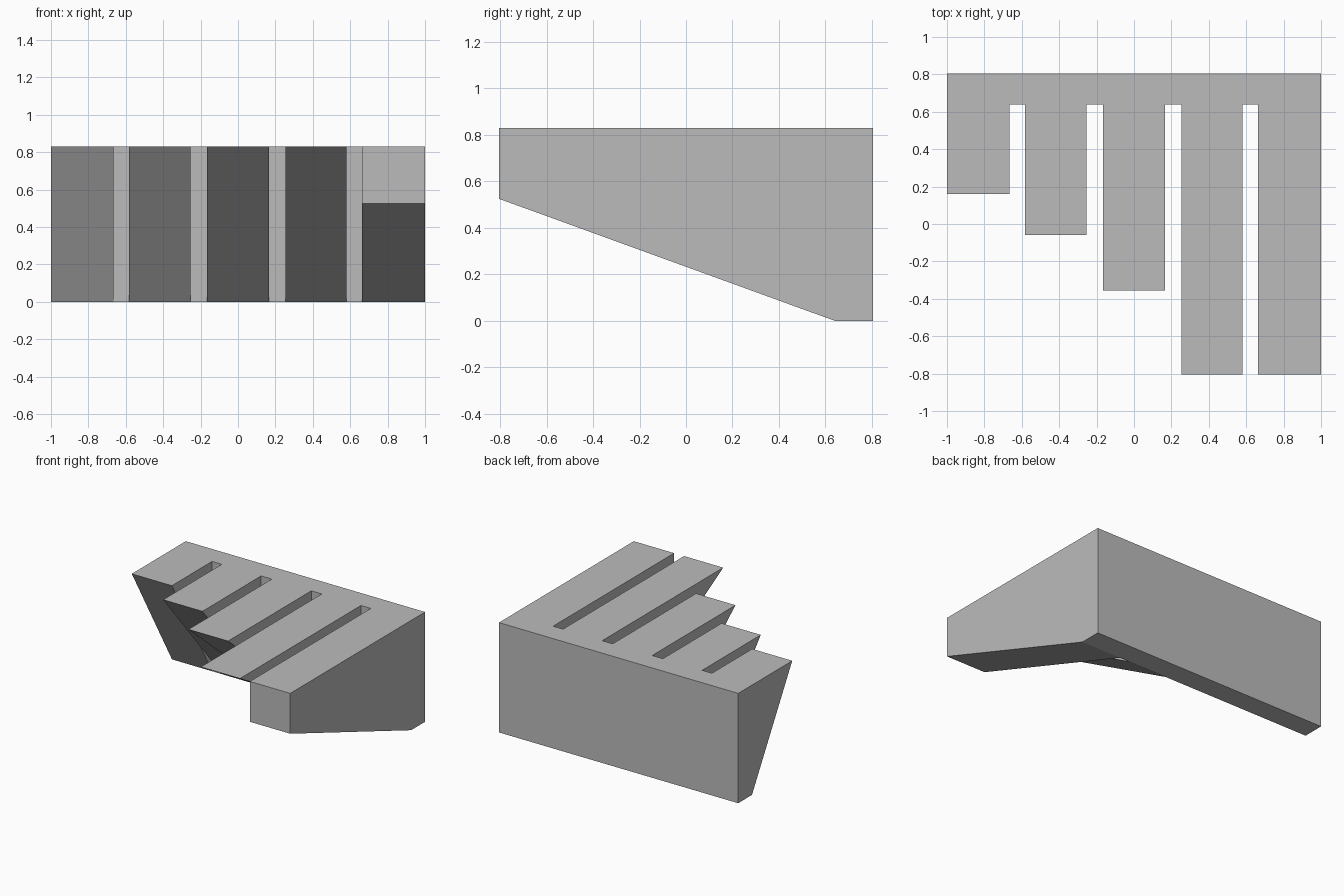
import bpy
import bmesh
import math

default = bpy.data.objects.get("Cube")
if default:
    bpy.data.objects.remove(default, do_unlink=True)

HEIGHT = 0.83
BAR_FRONT, BAR_BACK = 0.64, 0.805
# Each finger: left edge, right edge, front tip, height of the underside at the tip
FINGERS = [
    (-1.0, -0.665, 0.16, HEIGHT),
    (-0.583, -0.255, -0.06, HEIGHT),
    (-0.165, 0.165, -0.355, HEIGHT),
    (0.253, 0.58, -0.805, HEIGHT),
    (0.663, 1.0, -0.805, 0.525),
]

grey = bpy.data.materials.new("plain grey")
grey.use_nodes = True
colour = (0.5, 0.5, 0.5, 1)
grey.diffuse_color = colour
grey.node_tree.nodes["Principled BSDF"].inputs["Base Color"].default_value = colour

bm = bmesh.new()


def cap(profile, x):
    """Flat side face of a profile of (y, z) points."""
    bm.faces.new([bm.verts.new((x, y, z)) for y, z in profile])


def sweep(profile, x0, x1):
    """Closed band of faces around a profile, from x0 to x1."""
    for a, b in zip(profile, profile[1:] + profile[:1]):
        corners = [(x0, *a), (x1, *a), (x1, *b), (x0, *b)]
        bm.faces.new([bm.verts.new(c) for c in corners])


bar = [(BAR_FRONT, 0), (BAR_BACK, 0), (BAR_BACK, HEIGHT), (BAR_FRONT, HEIGHT)]

# Tapered fingers, each carrying its stretch of the back bar
for x0, x1, tip, under in FINGERS:
    wedge = [(BAR_FRONT, HEIGHT), (tip, HEIGHT)]
    if under < HEIGHT:
        wedge.append((tip, under))
    wedge.append((BAR_FRONT, 0))
    sweep(bar[:3] + wedge[:-1], x0, x1)
    for x in (x0, x1):
        cap(wedge, x)

# Back bar across the slots, and its two ends
for left, right in zip(FINGERS, FINGERS[1:]):
    sweep(bar, left[1], right[0])
for x in (FINGERS[0][0], FINGERS[-1][1]):
    cap(bar, x)

# Weld into one closed solid and merge the flat areas
bmesh.ops.remove_doubles(bm, verts=bm.verts[:], dist=0.0001)
bmesh.ops.recalc_face_normals(bm, faces=bm.faces[:])
bmesh.ops.dissolve_limit(bm, angle_limit=math.radians(0.5),
                         verts=bm.verts[:], edges=bm.edges[:])

mesh = bpy.data.meshes.new("slotted_wedge_block")
bm.to_mesh(mesh)
bm.free()
mesh.materials.append(grey)
block = bpy.data.objects.new("slotted_wedge_block", mesh)
bpy.context.collection.objects.link(block)
